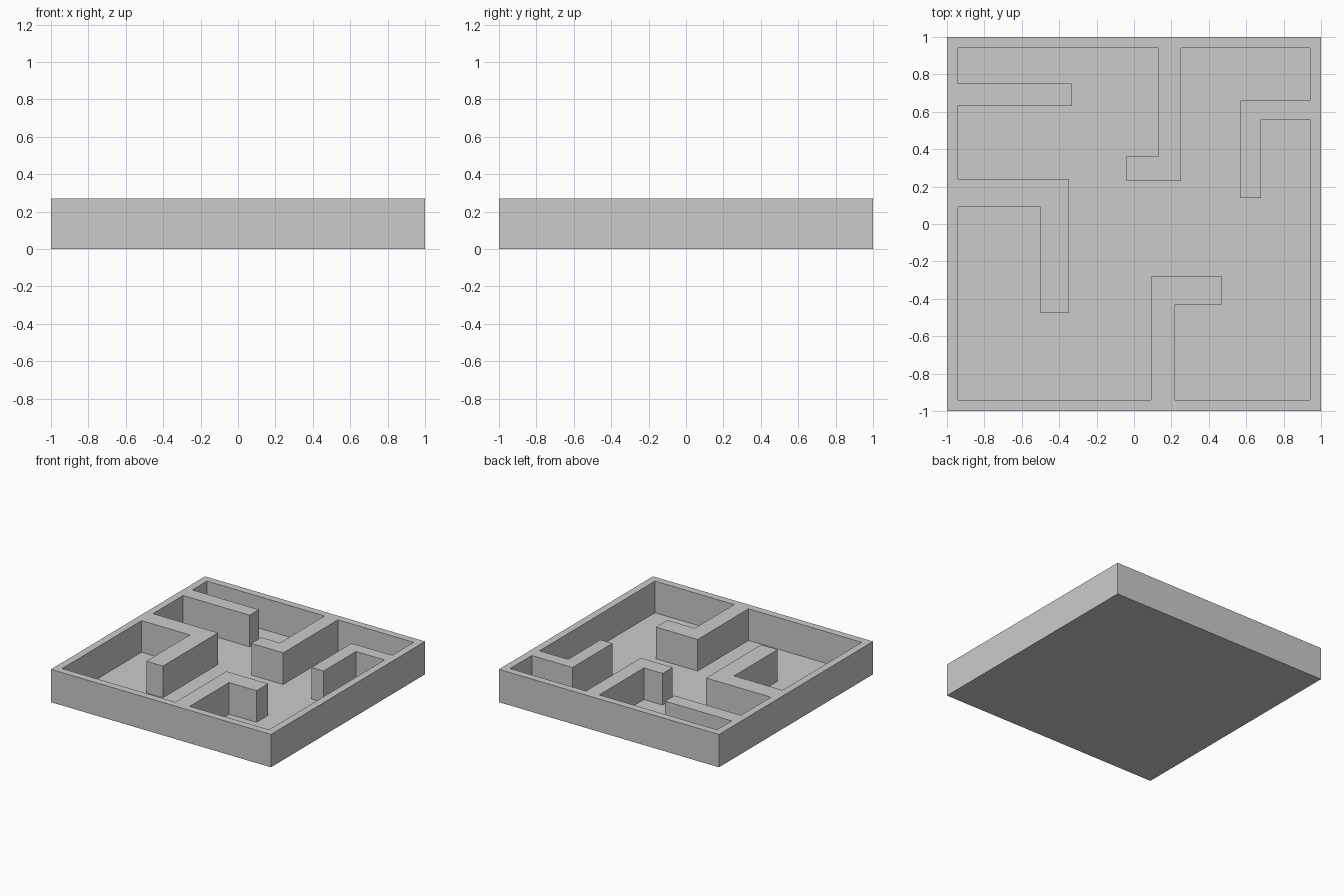
import bpy
import bmesh

HEIGHT = 0.27
FLOOR = 0.01   # thickness of the tray floor
RIM = 0.94     # inner half-width, inside the outer walls

default = bpy.data.objects.get("Cube")
if default:
    bpy.data.objects.remove(default, do_unlink=True)


def make_material(name, color):
    mat = bpy.data.materials.new(name)
    mat.use_nodes = True
    mat.diffuse_color = color
    mat.node_tree.nodes["Principled BSDF"].inputs["Base Color"].default_value = color
    return mat


def make_prism(name, outline, bottom, top):
    """Extrude a flat outline upwards into a closed solid."""
    bm = bmesh.new()
    base = bm.faces.new([bm.verts.new((x, y, bottom)) for x, y in outline])
    extruded = bmesh.ops.extrude_face_region(bm, geom=[base], use_keep_orig=True)
    raised = [v for v in extruded["geom"] if isinstance(v, bmesh.types.BMVert)]
    bmesh.ops.translate(bm, verts=raised, vec=(0, 0, top - bottom))
    bmesh.ops.recalc_face_normals(bm, faces=bm.faces)
    mesh = bpy.data.meshes.new(name)
    bm.to_mesh(mesh)
    bm.free()
    obj = bpy.data.objects.new(name, mesh)
    bpy.context.collection.objects.link(obj)
    return obj


# Each wall juts into the tray between two corners of the pocket outline
back_wall = [(.13, RIM), (.13, .36), (-.04, .36), (-.04, .23), (.25, .23), (.25, RIM)]
left_wall = [(RIM, .66), (.57, .66), (.57, .14), (.68, .14), (.68, .56), (RIM, .56)]
front_wall = [(.22, -RIM), (.22, -.43), (.47, -.43), (.47, -.28), (.09, -.28), (.09, -RIM)]
right_wall = [(-RIM, .09), (-.5, .09), (-.5, -.475), (-.35, -.475), (-.35, .24), (-RIM, .24)]
short_wall = [(-RIM, .63), (-.335, .63), (-.335, .75), (-RIM, .75)]

pocket_outline = ([(-RIM, RIM)] + back_wall + [(RIM, RIM)] + left_wall
                  + [(RIM, -RIM)] + front_wall + [(-RIM, -RIM)]
                  + right_wall + short_wall)

# Solid block with the maze pocket cut from above
block = [(-1, -1), (1, -1), (1, 1), (-1, 1)]
tray = make_prism("maze_tray", block, 0, HEIGHT)
pocket = make_prism("pocket_cutter", pocket_outline, FLOOR, HEIGHT + 0.1)
pocket.hide_render = True

cut = tray.modifiers.new("Pocket", 'BOOLEAN')
cut.operation = 'DIFFERENCE'
cut.solver = 'EXACT'
cut.object = pocket

# Bake the cut so that only the tray remains
depsgraph = bpy.context.evaluated_depsgraph_get()
carved = bpy.data.meshes.new_from_object(tray.evaluated_get(depsgraph))
tray.modifiers.clear()
tray.data = carved
carved.name = "maze_tray"
bpy.data.objects.remove(pocket, do_unlink=True)

carved.materials.clear()
carved.materials.append(make_material("light_grey", (0.6, 0.6, 0.6, 1)))
